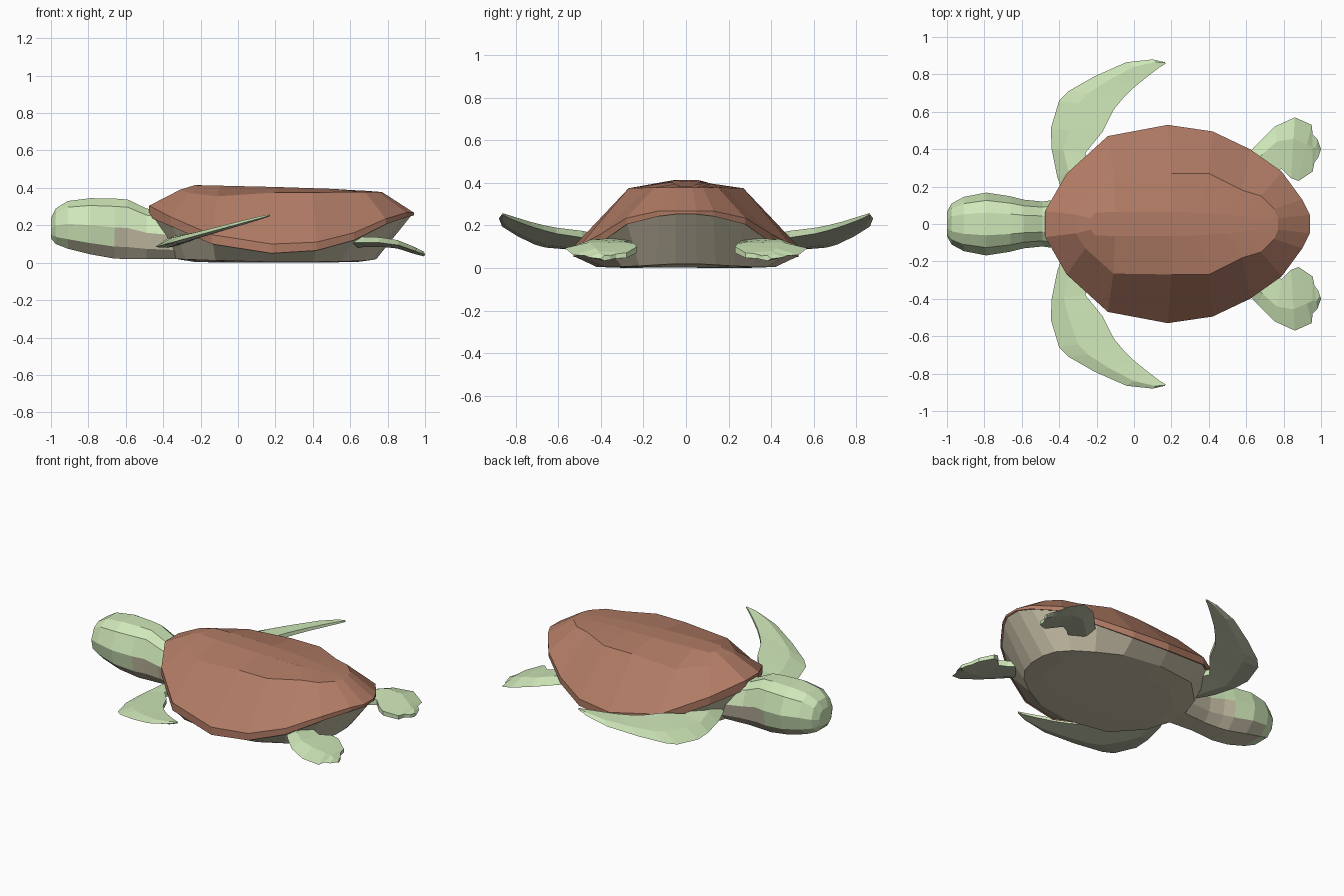
import bpy, bmesh
from mathutils import Vector

if "Cube" in bpy.data.objects:
    bpy.data.objects.remove(bpy.data.objects["Cube"])


def material(name, rgb):
    m = bpy.data.materials.new(name)
    m.diffuse_color = (*rgb, 1)
    m.use_nodes = True
    m.node_tree.nodes["Principled BSDF"].inputs["Base Color"].default_value = m.diffuse_color
    return m


BROWN = material("shell_brown", (0.44, 0.20, 0.13))
GREEN = material("skin_green", (0.62, 0.80, 0.48))
TAN = material("belly_tan", (0.58, 0.53, 0.39))
SHADE = material("flipper_underside", (0.46, 0.48, 0.35))


def loft(name, rings, mats, pick=lambda i, j: 0, cap_start=True, cap_end=True):
    """Skin closed rings; pick(ring, side) gives the material slot."""
    bm = bmesh.new()
    vs = [[bm.verts.new(p) for p in r] for r in rings]
    n = len(rings[0])
    for i in range(len(vs) - 1):
        for j in range(n):
            k = (j + 1) % n
            f = bm.faces.new((vs[i][j], vs[i][k], vs[i + 1][k], vs[i + 1][j]))
            f.material_index = pick(i, j)
    if cap_start:
        bm.faces.new(vs[0])
    if cap_end:
        bm.faces.new(vs[-1])
    bmesh.ops.recalc_face_normals(bm, faces=bm.faces)
    me = bpy.data.meshes.new(name)
    bm.to_mesh(me)
    bm.free()
    for m in mats:
        me.materials.append(m)
    ob = bpy.data.objects.new(name, me)
    bpy.context.collection.objects.link(ob)
    return ob


def both_sides(half):
    """Mirror a half outline across y = 0 into a closed ring."""
    return half + [(x, -y, z) for x, y, z in reversed(half)]


# Shell rings, front to back along one side
rim = [(-.475, .07, .305), (-.36, .27, .245), (-.14, .47, .15), (.18, .53, .10),
       (.42, .495, .11), (.62, .40, .16), (.79, .28, .235), (.90, .13, .268), (.94, .05, .268)]
shoulder = [(-.31, .05, .39), (-.26, .13, .372), (-.11, .265, .355), (.20, .27, .375),
            (.40, .27, .375), (.58, .18, .378), (.68, .15, .378), (.75, .08, .378), (.77, .03, .378)]
crown = [(-.23, .03, .415), (-.21, .06, .413), (-.10, .065, .412), (.20, .065, .405),
         (.35, .06, .40), (.50, .05, .395), (.60, .04, .388), (.65, .03, .386), (.68, .01, .385)]
drop = [.06, .05, .05, .05, .045, .04, .03, .025, .015]
lip = [(x, y, z - d) for (x, y, z), d in zip(rim, drop)]
loft("shell", [both_sides(r) for r in (lip, rim, shoulder, crown)], [BROWN], cap_start=False)

# Belly: flat plate rising to just inside the shell rim
plate = [(-.33, .08, .02), (-.28, .22, .018), (-.12, .38, .012), (.15, .42, .005),
         (.40, .38, .005), (.55, .30, .006), (.66, .22, .01), (.72, .14, .015), (.74, .05, .02)]
keel = [(.2 + (x - .2) * .8, y * .65, 0 if i in (3, 4) else .003)
        for i, (x, y, z) in enumerate(plate)]
inner = [(.23 + (x - .23) * .985, y * .985, z + .003) for x, y, z in lip]
loft("belly", [both_sides(r) for r in (keel, plate, inner)], [TAN], cap_end=False)

# Head and neck: x, half width, top, bottom
head = [(-1.0, .065, .24, .13), (-.975, .11, .29, .10), (-.91, .145, .33, .075),
        (-.79, .168, .345, .045), (-.66, .148, .343, .022), (-.59, .13, .338, .02),
        (-.49, .12, .29, .02), (-.28, .15, .25, .02)]
section = [(.36, 1), (.75, .87), (1, .52), (.88, .2), (.5, 0)]
loft("head_and_neck",
     [both_sides([(x, w * a, b + (t - b) * c) for a, c in section]) for x, w, t, b in head],
     [GREEN, TAN], lambda i, j: int(j in ((3, 4, 5) if i < 4 else (2, 3, 4, 5, 6)) and i > 1))


def blade(name, stations, height, side):
    """Flipper from (leading point, trailing point, thickness) stations."""
    rings = []
    for lead, trail, t in stations:
        a, b = Vector(lead), Vector(trail)
        ring = []
        for f, h in ((0, 0), (.35, .55), (1, .35), (1, -.35), (.35, -.45)):
            p = a.lerp(b, f)
            ring.append((p.x, p.y * side, height(p.x) + h * t))
        rings.append(ring)
    loft(name, rings, [GREEN, SHADE], lambda i, j: int(j in (3, 4)))


front = [((-.37, .14), (-.22, .14), .06), ((-.41, .25), (-.23, .30), .055),
         ((-.44, .40), (-.26, .38), .05), ((-.445, .51), (-.17, .49), .045),
         ((-.40, .66), (-.11, .61), .04), ((-.35, .71), (-.06, .67), .035),
         ((-.21, .79), (.00, .73), .03), ((-.04, .865), (.08, .795), .025),
         ((.10, .88), (.14, .84), .018), ((.165, .865), (.17, .858), .01)]
hind = [((.58, .34), (.64, .18), .06), ((.66, .43), (.74, .27), .055),
        ((.75, .52), (.79, .295), .05), ((.86, .57), (.84, .245), .045),
        ((.95, .53), (.88, .23), .04), ((.955, .48), (.955, .28), .035),
        ((.98, .455), (.965, .33), .03), ((1.0, .40), (.985, .355), .025)]


def front_height(x):
    return .085 + .275 * (x + .44)


def hind_height(x):
    return .108 - max(0, x - .82) * .36


for side, label in ((1, "left"), (-1, "right")):
    blade("front_flipper_" + label, front, front_height, side)
    blade("hind_flipper_" + label, hind, hind_height, side)
